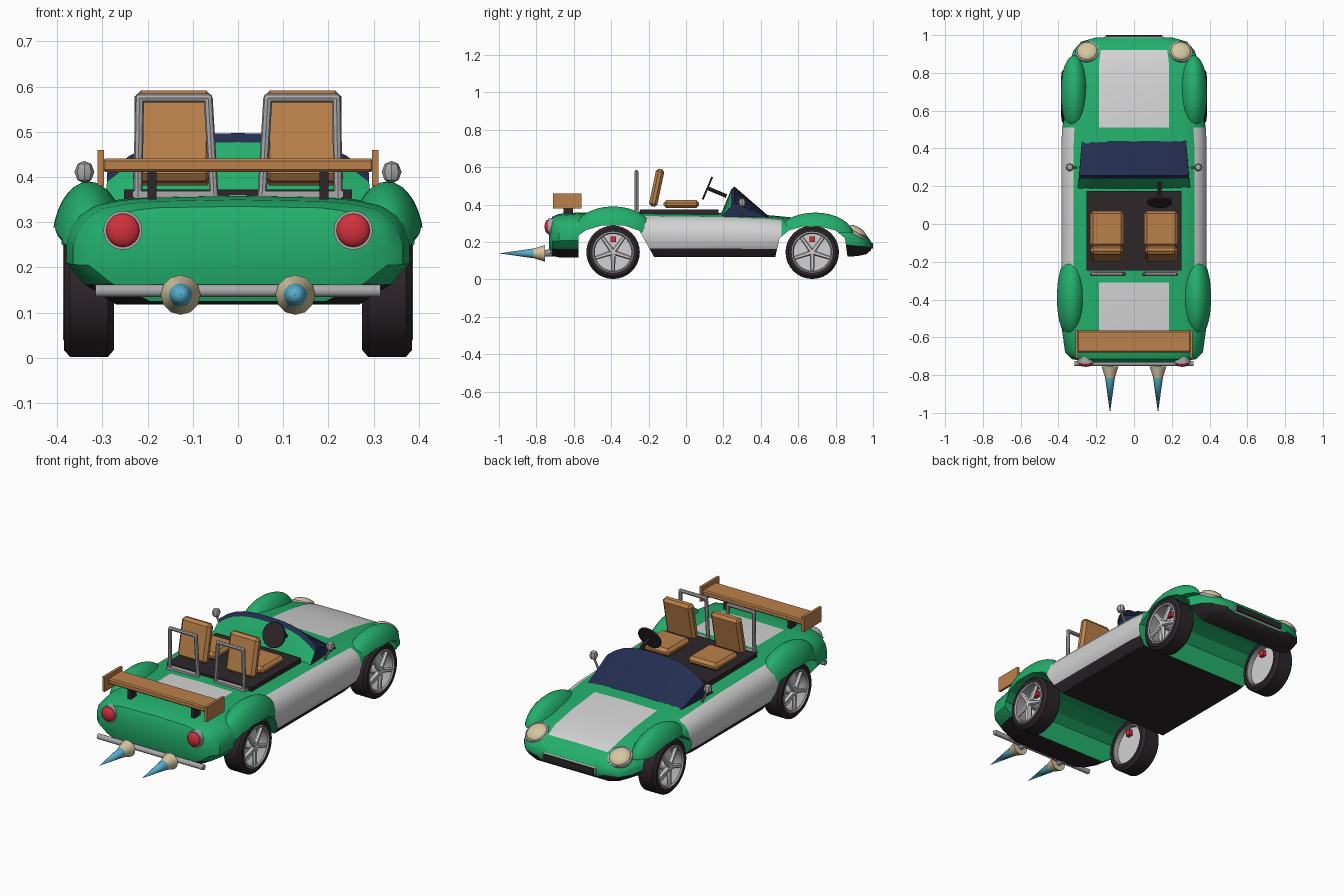
import bpy, bmesh, math
from mathutils import Vector, Matrix

if "Cube" in bpy.data.objects:
    bpy.data.objects.remove(bpy.data.objects["Cube"])

def mat(name, r, g, b):
    m = bpy.data.materials.new(name)
    m.diffuse_color = (r, g, b, 1)
    m.use_nodes = True
    m.node_tree.nodes["Principled BSDF"].inputs["Base Color"].default_value = m.diffuse_color
    return m

GREEN = mat("green paint", .017, .43, .15)
LIGHT = mat("light grey panel", .65, .65, .66)
CHROME = mat("chrome grey", .40, .40, .41)
BLACK = mat("black", .026, .019, .023)
TAN = mat("tan leather", .50, .22, .07)
NAVY = mat("navy glass", .017, .026, .08)
BEIGE = mat("beige", .65, .56, .35)
BLUE = mat("flame blue", .09, .42, .60)
RED = mat("red", .65, .03, .045)

def make(name, bm, mats, smooth=None):
    bmesh.ops.recalc_face_normals(bm, faces=bm.faces)
    me = bpy.data.meshes.new(name)
    bm.to_mesh(me)
    bm.free()
    for m in mats:
        me.materials.append(m)
    ob = bpy.data.objects.new(name, me)
    bpy.context.collection.objects.link(ob)
    bpy.context.view_layer.objects.active = ob
    if smooth:
        bpy.ops.object.select_all(action='DESELECT')
        ob.select_set(True)
        bpy.ops.object.shade_smooth_by_angle(angle=math.radians(smooth))
    return ob

def box(name, c, size, m, tilt=0, bevel=0):
    bm = bmesh.new()
    bmesh.ops.create_cube(bm, size=1, matrix=Matrix.Diagonal((*size, 1)))
    if bevel:
        bmesh.ops.bevel(bm, geom=bm.edges[:], offset=bevel, segments=1, affect='EDGES')
    bm.transform(Matrix.Translation(c) @ Matrix.Rotation(tilt, 4, 'X'))
    return make(name, bm, [m])

def rod(name, a, b, r1, m, r2=None, n=12):
    a, b = Vector(a), Vector(b)
    bm = bmesh.new()
    bmesh.ops.create_cone(bm, cap_ends=True, segments=n, radius1=r1,
                          radius2=r1 if r2 is None else r2, depth=(b - a).length)
    q = (b - a).to_track_quat('Z', 'Y').to_matrix().to_4x4()
    bm.transform(Matrix.Translation((a + b) / 2) @ q)
    return make(name, bm, [m], 40)

def ball(name, c, scale, m, axis=(0, 0, 1), n=24):
    bm = bmesh.new()
    bmesh.ops.create_uvsphere(bm, u_segments=n, v_segments=n // 2, radius=1)
    q = Vector(axis).to_track_quat('Z', 'Y').to_matrix().to_4x4()
    bm.transform(Matrix.Translation(c) @ q @ Matrix.Diagonal((*scale, 1)))
    return make(name, bm, [m], 40)

def prism(name, pts, x0, x1, m):
    """yz outline extruded along x"""
    bm = bmesh.new()
    f = bm.faces.new([bm.verts.new((x0, y, z)) for y, z in pts])
    g = bmesh.ops.extrude_face_region(bm, geom=[f])
    bmesh.ops.translate(bm, vec=(x1 - x0, 0, 0),
                        verts=[v for v in g['geom'] if isinstance(v, bmesh.types.BMVert)])
    return make(name, bm, [m])

def cut(ob, cutter):
    md = ob.modifiers.new("arch", 'BOOLEAN')
    md.operation, md.solver, md.object = 'DIFFERENCE', 'EXACT', cutter
    bpy.context.view_layer.objects.active = ob
    bpy.ops.object.modifier_apply(modifier=md.name)

def lathe_x(name, prof, c, m, s, n=32):
    """closed (x, radius) profile turned round the axle"""
    bm = bmesh.new()
    rings = [[bm.verts.new((c[0] + s * x, c[1] + r * math.cos(t), c[2] + r * math.sin(t)))
              for x, r in prof] for t in [2 * math.pi * i / n for i in range(n)]]
    k = len(prof)
    for i in range(n):
        p, q = rings[i], rings[(i + 1) % n]
        for j in range(k):
            bm.faces.new((p[j], p[(j + 1) % k], q[(j + 1) % k], q[j]))
    return make(name, bm, [m], 35)

# Body: lofted sections (y, half width, bottom, top, bottom width factor)
stations = [(-.732, .24, .165, .30, .7), (-.715, .33, .125, .335, .62), (-.68, .365, .118, .35, .68),
            (-.57, .38, .118, .358, .75), (-.31, .385, .12, .36, .88), (-.2, .385, .12, .36, .92),
            (.17, .385, .12, .355, .92), (.42, .385, .12, .345, .92), (.51, .38, .12, .337, .9),
            (.7, .365, .12, .318, .85), (.85, .345, .12, .29, .8), (.92, .32, .125, .265, .8),
            (.965, .28, .135, .235, .8), (.988, .2, .155, .205, .8)]
bm = bmesh.new()
rings = []
for y, w, zb, zt, b in stations:
    strip = min(.185, .55 * w) / w
    half = [(b * .95, 0), (b + (1 - b) * .6, .19), (1, .38), (1, .55), (.97, .72),
            (.92, .82), (.83, .91), (.68, .96), (strip, .985)]
    ring = [(u * w, zb + v * (zt - zb)) for u, v in half]
    ring += [(0, zt)] + [(-x, z) for x, z in reversed(ring)]
    rings.append([bm.verts.new((x, y, z)) for x, z in ring])
n = len(rings[0])
for i in range(len(rings) - 1):
    mid = (stations[i][0] + stations[i + 1][0]) / 2
    for j in range(n):
        f = bm.faces.new((rings[i][j], rings[i][(j + 1) % n], rings[i + 1][(j + 1) % n], rings[i + 1][j]))
        k = min(j, n - 2 - j) if j < n - 1 else -1   # band number, -1 is the floor
        if k < (2 if mid > .86 else 1) and mid > -.72:
            f.material_index = 2
        elif 1 <= k <= 5 and -.31 < mid < .51:
            f.material_index = 1
        elif k == 8 and (-.57 < mid < -.31 or .51 < mid < .92):
            f.material_index = 1
bm.faces.new(rings[0])
bm.faces.new(rings[-1])
body = make("body_shell", bm, [GREEN, LIGHT, BLACK], 35)

# Wheel arches and fenders
rear_arch = [(-.575, -.1), (-.575, .235), (-.53, .265), (-.45, .288), (-.33, .288),
             (-.25, .26), (-.215, .2), (-.165, .11), (-.165, -.1)]
front_arch = [(.475, -.1), (.475, .11), (.50, .22), (.55, .262), (.62, .282), (.72, .282),
              (.80, .262), (.85, .22), (.865, .11), (.865, -.1)]
arches = [prism("arch_cutter", p, -.6, .6, GREEN) for p in (rear_arch, front_arch)]
floor = box("fender_cutter", (0, 0, .0), (2, 3, .5), GREEN)
for a in arches:
    cut(body, a)
for s in (-1, 1):
    for a, c, sc in ((arches[0], (s * .33, -.39, .25), (.082, .215, .14)),
                     (arches[1], (s * .316, .69, .235), (.076, .205, .122))):
        fender = ball("fender", c, sc, GREEN, n=32)
        cut(fender, floor)
        cut(fender, a)
for c in arches + [floor]:
    bpy.data.objects.remove(c)

# Wheels
WZ, R = .145, .143
for s in (-1, 1):
    for y in (-.39, .675):
        c = (s * .33, y, WZ)
        lathe_x("tire", [(-.055, .11), (-.055, .128), (-.042, R), (.042, R), (.055, .128), (.055, .11)], c, BLACK, s)
        lathe_x("rim", [(-.05, .104), (-.05, .112), (.053, .112), (.057, .104), (.05, .098)], c, CHROME, s)
        rod("brake_disc", (s * .305, y, WZ), (s * .315, y, WZ), .106, LIGHT, n=32)
        rod("hub", (s * .31, y, WZ), (s * .38, y, WZ), .024, CHROME)
        for i in range(5):
            t = math.pi / 2 + math.pi / 5 + i * 2 * math.pi / 5
            rod("spoke", (s * .372, y, WZ), (s * .372, y + .104 * math.cos(t), WZ + .104 * math.sin(t)),
                .014, LIGHT, .010, n=6)
        box("brake_caliper", (s * .31, y, WZ + .07), (.05, .03, .03), RED)

# Cockpit tub, seats and roll hoops
box("cockpit_floor", (0, -.035, .35), (.505, .42, .045), BLACK)
for s in (-1, 1):
    x = s * .143
    box("seat_cushion", (x, -.025, .402), (.178, .19, .042), TAN, 0, .015)
    box("seat_back", (x, -.157, .49), (.172, .045, .205), TAN, math.radians(-12), .014)
    pts = [(s * .052, -.265, .34), (s * .066, -.265, .575), (s * .218, -.265, .575), (s * .222, -.265, .34)]
    for a, b in zip(pts, pts[1:]):
        rod("roll_hoop", a, b, .010, CHROME, n=8)
    ball("hoop_corner", pts[1], (.010,) * 3, CHROME, n=8)
    ball("hoop_corner", pts[2], (.010,) * 3, CHROME, n=8)
    box("hoop_base", (x, -.262, .362), (.18, .025, .014), CHROME)

# Steering wheel
d = Vector((0, .92, -.39)).normalized()
sc = Vector((.135, .115, .488))
rod("steering_wheel", sc - d * .005, sc + d * .005, .065, BLACK, n=20)
rod("steering_column", sc, sc + d * .11, .01, BLACK, n=8)

# Windscreen with dashboard behind it
bm = bmesh.new()
cols = []
for i in range(13):
    x = -.29 + .58 * i / 12
    zp = .497 - .088 * abs(x / .29) ** 3
    cols.append([bm.verts.new((x * k, y, z)) for k, y, z in
                 ((1.03, .175, .32), (1, .24, zp - .02), (1, .258, zp), (.95, .46, .322))])
for p, q in zip(cols, cols[1:]):
    for j in range(4):
        f = bm.faces.new((p[j], p[(j + 1) % 4], q[(j + 1) % 4], q[j]))
        f.material_index = 1 if j in (1, 2) else 0
for e in (cols[0], cols[-1]):
    bm.faces.new(e).material_index = 1
make("windscreen", bm, [GREEN, NAVY], 30)

# Rear wing
box("wing_blade", (0, -.622, .426), (.6, .115, .03), TAN, 0, .006)
for s in (-1, 1):
    box("wing_endplate", (s * .304, -.635, .42), (.014, .15, .08), TAN)
    box("wing_post", (s * .19, -.63, .385), (.02, .05, .07), BLACK)

# Lamps, mirrors, exhausts
for s in (-1, 1):
    rod("tail_lamp_ring", (s * .255, -.69, .282), (s * .255, -.738, .282), .043, CHROME, n=24)
    ball("tail_lamp", (s * .255, -.738, .282), (.037, .037, .018), RED, (0, 1, 0))
    h, hd = Vector((s * .247, .912, .252)), Vector((s * .1, .5, .85)).normalized()
    rod("headlamp_ring", h - hd * .03, h + hd * .006, .062, CHROME, n=24)
    ball("headlamp", h + hd * .006, (.054, .054, .022), BEIGE, hd)
    rod("mirror_stem", (s * .305, .30, .33), (s * .34, .30, .40), .006, CHROME, n=6)
    ball("mirror", (s * .34, .30, .411), (.022, .022, .025), CHROME, n=8)
    x = s * .127
    rod("exhaust_pipe", (x, -.66, .14), (x, -.76, .14), .017, CHROME)
    rod("exhaust_nozzle", (x, -.755, .139), (x, -.82, .139), .044, BEIGE, .024)
    rod("exhaust_flame", (x, -.815, .139), (x, -1, .139), .026, BLUE, 0)
    rod("bumper_bracket", (s * .22, -.66, .15), (s * .22, -.735, .148), .01, CHROME)

# Rear bumper and nose grille
rod("rear_bumper", (-.315, -.738, .148), (.315, -.738, .148), .014, CHROME)
box("grille_frame", (0, .983, .18), (.32, .02, .042), CHROME, 0, .005)
box("grille", (0, .99, .18), (.295, .02, .03), BLACK)
